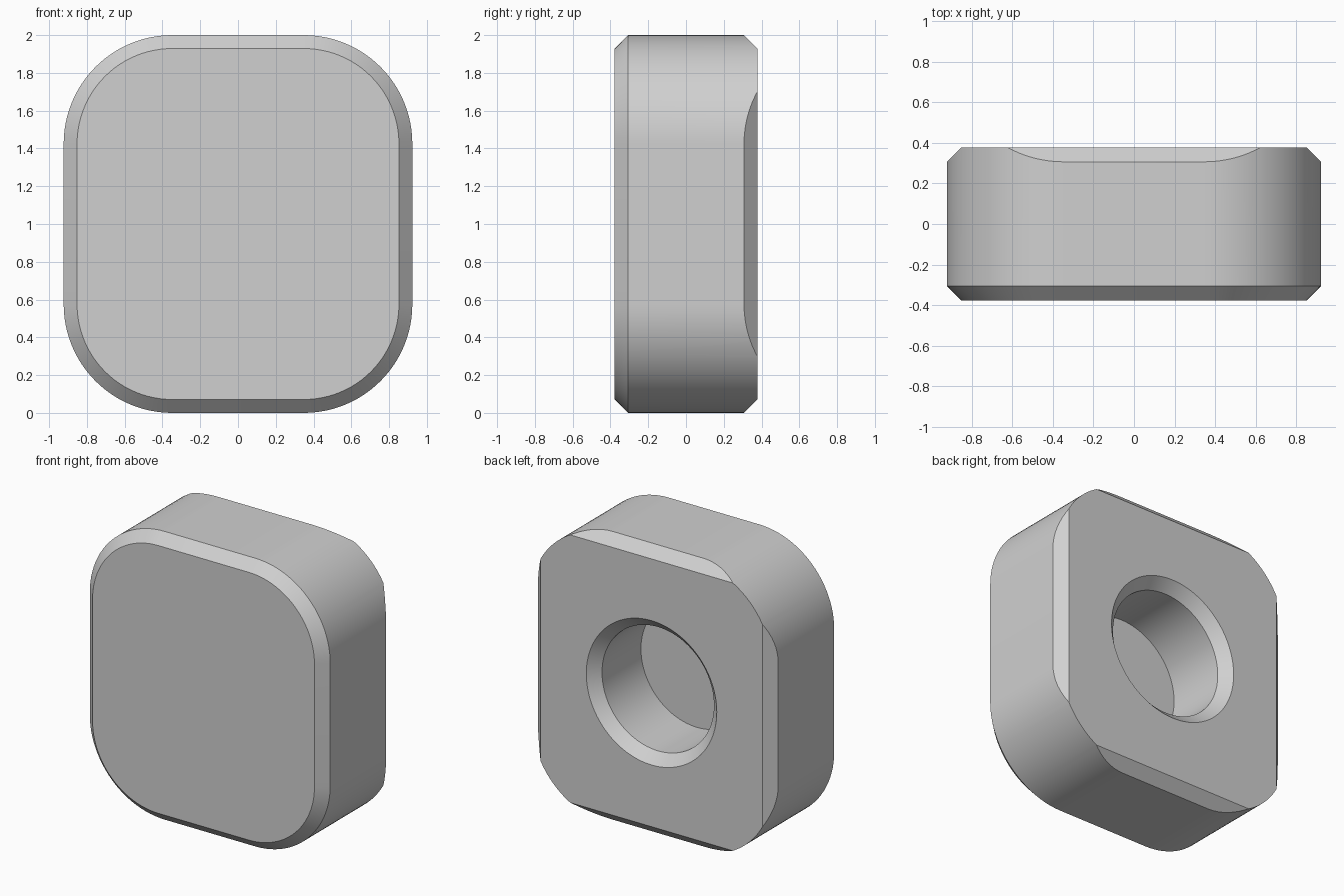
import bpy
import bmesh
from math import cos, sin, pi
from mathutils import Vector

cube = bpy.data.objects.get("Cube")
if cube:
    bpy.data.objects.remove(cube, do_unlink=True)

HALF_X, HALF_Y, HALF_Z = 0.923, 0.378, 1.0
CORNER, BEVEL = 0.575, 0.071
HOLE, FLOOR_Y = 0.43, -0.12

grey = bpy.data.materials.new("plain grey")
grey.use_nodes = True
colour = (0.63, 0.63, 0.63, 1)
grey.diffuse_color = colour
grey.node_tree.nodes["Principled BSDF"].inputs["Base Color"].default_value = colour


def rounded_outline(y, inset, steps=24):
    """Rounded rectangle at depth y, shrunk by inset."""
    points = []
    radius = CORNER - inset
    for quarter, (sx, sz) in enumerate([(1, 1), (-1, 1), (-1, -1), (1, -1)]):
        for i in range(steps + 1):
            a = (quarter + i / steps) * pi / 2
            points.append(Vector((sx * (HALF_X - CORNER) + radius * cos(a), y,
                                  HALF_Z + sz * (HALF_Z - CORNER) + radius * sin(a))))
    return points


def circle(y, radius, steps=96):
    return [Vector((radius * cos(2 * pi * i / steps), y,
                    HALF_Z + radius * sin(2 * pi * i / steps))) for i in range(steps)]


def loft(outlines):
    """Closed solid through matching outlines."""
    bm = bmesh.new()
    rings = [[bm.verts.new(p) for p in outline] for outline in outlines]
    for a, b in zip(rings, rings[1:]):
        for i in range(len(a)):
            j = (i + 1) % len(a)
            bm.faces.new((a[i], a[j], b[j], b[i]))
    bm.faces.new(rings[0])
    bm.faces.new(rings[-1])
    bmesh.ops.recalc_face_normals(bm, faces=bm.faces)
    return bm


def make_object(name, bm):
    bmesh.ops.recalc_face_normals(bm, faces=bm.faces)
    mesh = bpy.data.meshes.new(name)
    bm.to_mesh(mesh)
    bm.free()
    mesh.materials.append(grey)
    obj = bpy.data.objects.new(name, mesh)
    bpy.context.collection.objects.link(obj)
    return obj


# Rounded block, bevelled all round its front face
bm = loft([rounded_outline(-HALF_Y, BEVEL),
           rounded_outline(-HALF_Y + BEVEL, 0),
           rounded_outline(HALF_Y, 0)])

# Straight 45 degree cuts along the four back edges
for side in [(1, 0, 0), (-1, 0, 0), (0, 0, 1), (0, 0, -1)]:
    out = Vector(side)
    half = HALF_X if side[0] else HALF_Z
    point = Vector((0, HALF_Y, HALF_Z)) + out * (half - BEVEL)
    cut = bmesh.ops.bisect_plane(
        bm, geom=bm.verts[:] + bm.edges[:] + bm.faces[:], dist=1e-6,
        plane_co=point, plane_no=out + Vector((0, 1, 0)), clear_outer=True)
    rim = [e for e in cut["geom_cut"] if isinstance(e, bmesh.types.BMEdge)]
    bmesh.ops.holes_fill(bm, edges=rim, sides=0)
block = make_object("rounded_block", bm)

# Blind round hole with a countersunk mouth
extra = 0.05
cutter = make_object("hole_cutter", loft([
    circle(FLOOR_Y, HOLE),
    circle(HALF_Y - BEVEL, HOLE),
    circle(HALF_Y + extra, HOLE + BEVEL + extra)]))
cutter.hide_render = True

boolean = block.modifiers.new("hole", "BOOLEAN")
boolean.operation = "DIFFERENCE"
boolean.solver = "EXACT"
boolean.object = cutter
bpy.ops.object.select_all(action="DESELECT")
block.select_set(True)
bpy.context.view_layer.objects.active = block
bpy.ops.object.modifier_apply(modifier="hole")
bpy.data.objects.remove(cutter, do_unlink=True)

bpy.ops.object.shade_smooth_by_angle(angle=pi / 6)
